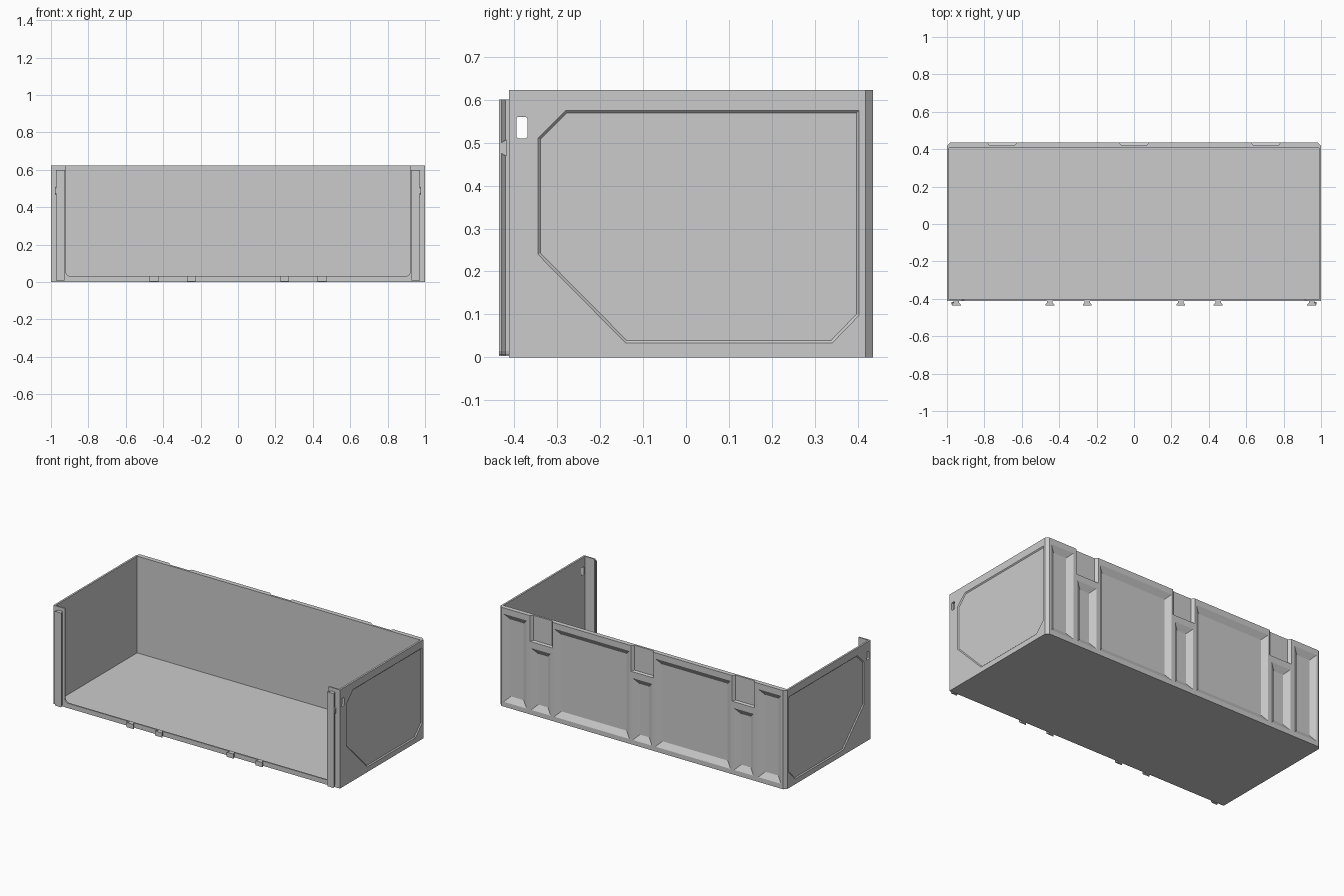
import bpy, bmesh, math
from mathutils import Vector

if "Cube" in bpy.data.objects:
    bpy.data.objects.remove(bpy.data.objects["Cube"])


def loft(name, a, b):
    """Solid between two matching 3D outlines."""
    bm = bmesh.new()
    va = [bm.verts.new(p) for p in a]
    vb = [bm.verts.new(p) for p in b]
    n = len(va)
    bm.faces.new(va)
    bm.faces.new(vb[::-1])
    for i in range(n):
        j = (i + 1) % n
        bm.faces.new((va[j], va[i], vb[i], vb[j]))
    bmesh.ops.recalc_face_normals(bm, faces=bm.faces)
    me = bpy.data.meshes.new(name)
    bm.to_mesh(me)
    bm.free()
    ob = bpy.data.objects.new(name, me)
    bpy.context.collection.objects.link(ob)
    return ob


def rect(x0, x1, z0, z1):
    return [(x0, z0), (x1, z0), (x1, z1), (x0, z1)]


def rounded(x0, x1, z0, z1, r, seg=4):
    pts = []
    for cx, cz, a0 in ((x1 - r, z1 - r, 0), (x0 + r, z1 - r, 90),
                       (x0 + r, z0 + r, 180), (x1 - r, z0 + r, 270)):
        for k in range(seg + 1):
            a = math.radians(a0 + 90 * k / seg)
            pts.append((cx + r * math.cos(a), cz + r * math.sin(a)))
    return pts


def inset(poly, d):
    """Move every edge of a convex counter-clockwise outline inwards by d."""
    out = []
    n = len(poly)
    for i in range(n):
        p0, p, p1 = (Vector(poly[k % n]) for k in (i - 1, i, i + 1))
        e0, e1 = (p - p0).normalized(), (p1 - p).normalized()
        n0, n1 = Vector((-e0.y, e0.x)), Vector((-e1.y, e1.x))
        q = p + (n0 + n1) * d / (1 + n0.dot(n1))
        out.append((q.x, q.y))
    return out


def on_x(poly, x):
    return [(x, p[0], p[1]) for p in poly]


def on_y(poly, y):
    return [(p[0], y, p[1]) for p in poly]


def on_z(poly, z):
    return [(p[0], p[1], z) for p in poly]


H, FRONT, BACK = 0.622, -0.412, 0.435


def cut(target, cutter):
    cutter.hide_render = True
    m = target.modifiers.new("cut", 'BOOLEAN')
    m.operation, m.solver, m.object = 'DIFFERENCE', 'EXACT', cutter
    bpy.context.view_layer.objects.active = target
    bpy.ops.object.modifier_apply(modifier=m.name)
    bpy.data.objects.remove(cutter)


# Tray body with chamfered back corners
outline = [(-1, FRONT), (1, FRONT), (1, 0.418), (0.983, BACK), (-0.983, BACK), (-1, 0.418)]
tray = loft("tray_body", on_z(outline, 0), on_z(outline, H))

# Inner cavity and open front with a low lip
cavity = rect(-0.988, 0.988, -0.403, 0.406)
cut(tray, loft("cavity_cutter", on_z(cavity, 0.012), on_z(cavity, 1)))
opening = rounded(-0.92, 0.92, 0.03, 1.0, 0.025)
cut(tray, loft("opening_cutter", on_y(opening, -0.6), on_y(opening, -0.38)))

# Slots near the front of both sides
slot = rounded(-0.395, -0.369, 0.51, 0.56, 0.006)
cut(tray, loft("slot_cutter", on_x(slot, -1.2), on_x(slot, 1.2)))

# Shallow recessed panels on both sides
panel = [(-0.28, 0.575), (-0.345, 0.51), (-0.345, 0.24), (-0.14, 0.033),
         (0.34, 0.033), (0.403, 0.098), (0.403, 0.575)]
for s in (-1, 1):
    cut(tray, loft("panel_cutter", on_x(inset(panel, -0.001), s * 1.001),
                   on_x(inset(panel, 0.006), s * 0.994)))


# Sloped pockets in the back wall
def pocket(x0, x1, z0, z1, slope=0.035, depth=0.022):
    p = rect(x0, x1, z0, z1)
    extra = slope * 0.01 / depth
    cut(tray, loft("pocket_cutter", on_y(inset(p, -extra), BACK + 0.01),
                   on_y(inset(p, slope), BACK - depth)))


pocket_spans = [(0.09, 0.615, 0.03, 0.585), (0.808, 0.968, 0.03, 0.585),
                (0.64, 0.776, 0.03, 0.42)]
for x0, x1, z0, z1 in pocket_spans:
    pocket(x0, x1, z0, z1)
    pocket(-x1, -x0, z0, z1)
pocket(-0.067, 0.067, 0.03, 0.42)

# Latch sockets open at the top of the back wall
for cx in (-0.705, 0, 0.705):
    outer = rect(cx - 0.08, cx + 0.08, 0.46, 0.7)
    inner = rect(cx - 0.065, cx + 0.065, 0.465, 0.7)
    cut(tray, loft("socket_cutter", on_y(outer, BACK + 0.001), on_y(inner, BACK - 0.016)))


# Dovetail rails and clips on the front
def dovetail(name, cx, z0, z1, lead=0.0):
    half = [(0.014, FRONT + 0.003), (0.014, -0.42), (0.024, -0.43), (0.024, -0.435)]
    prof = [(cx - w, y) for w, y in half] + [(cx + w, y) for w, y in half[::-1]]
    low = [(cx + (x - cx) * (1 - lead), y) for x, y in prof]
    ob = loft(name, on_z(prof, z0 + lead * 0.05), on_z(prof, z1))
    if lead:
        loft(name + "_foot", on_z(low, z0), on_z(prof, z0 + lead * 0.05))
    return ob


for side, s in (("left", -1), ("right", 1)):
    dovetail(side + "_rail", s * 0.95, 0.005, 0.6, 0.2)
    # Small snap bump on the rail flank
    bump = [(-0.43, 0.475), (-0.418, 0.468), (-0.418, 0.507), (-0.43, 0.5)]
    loft(side + "_snap_bump", on_x(bump, s * 0.95), on_x(bump, s * 0.977))
    for i, x in enumerate((0.25, 0.45)):
        dovetail(f"{side}_clip_{i + 1}", s * x, 0.003, 0.032)
